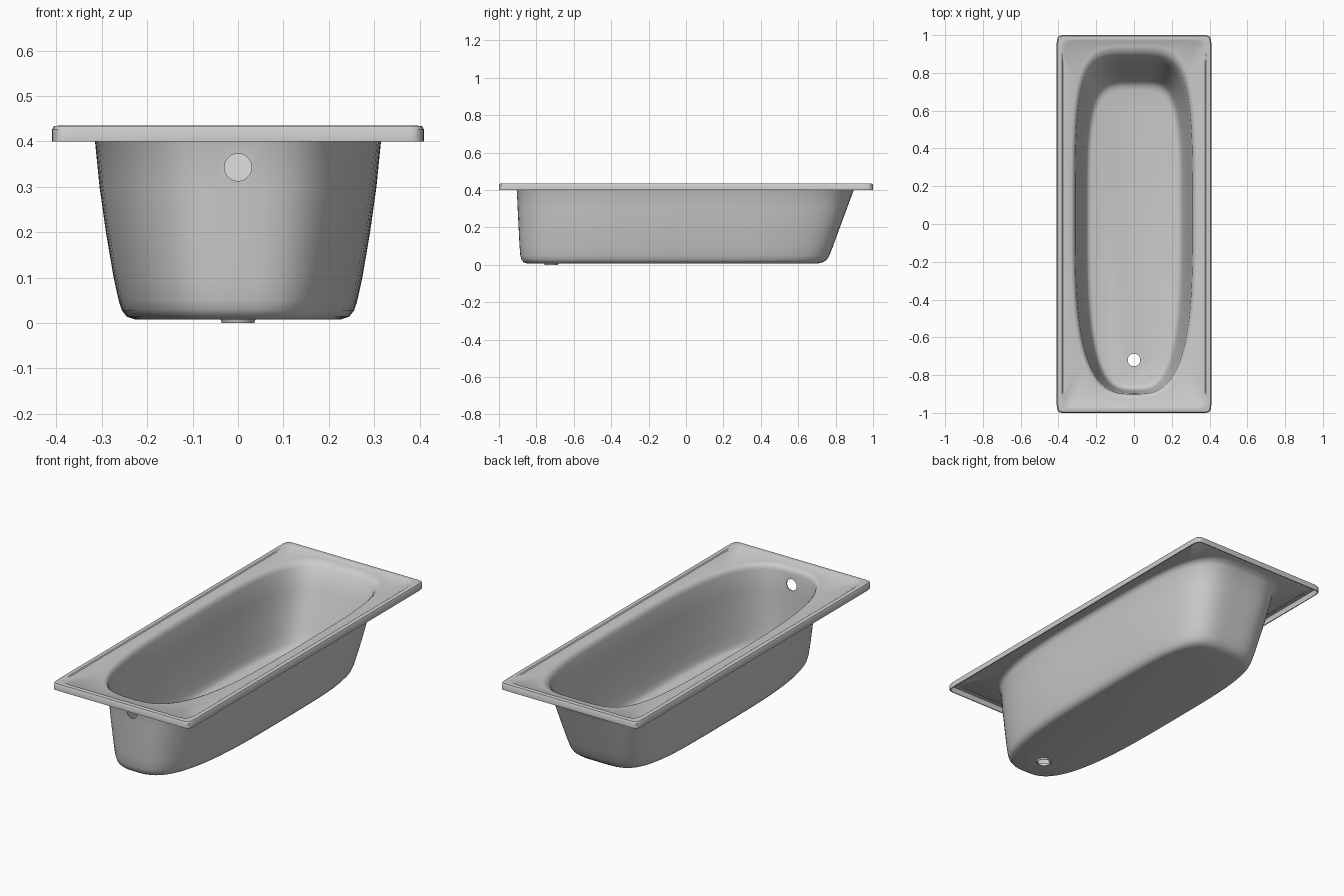
import bpy, bmesh
from math import sin, cos, pi, radians

if "Cube" in bpy.data.objects:
    bpy.data.objects.remove(bpy.data.objects["Cube"])

STEPS = 128       # points around each ring
SHEET = 0.005     # thickness of the shell

enamel = bpy.data.materials.new("grey enamel")
enamel.use_nodes = True
colour = (0.6, 0.6, 0.6, 1)
enamel.diffuse_color = colour
enamel.node_tree.nodes["Principled BSDF"].inputs["Base Color"].default_value = colour


def ring(half_x, foot, head, z, n_foot, n_head, cy=0):
    """Superellipse outline with its own length and squareness at each end."""
    points = []
    for i in range(STEPS):
        t = 2 * pi * i / STEPS
        a = t + 0.2 * sin(4 * t)          # crowd points into the corners
        c, s = cos(a), sin(a)
        n = n_head if s > 0 else n_foot
        r = (abs(c) ** n + abs(s) ** n) ** (-1 / n)
        points.append((half_x * r * c, cy + (head if s > 0 else foot) * r * s, z))
    return points


def loft(name, rings, cap):
    bm = bmesh.new()
    loops = [[bm.verts.new(p) for p in r] for r in rings]
    for a, b in zip(loops, loops[1:]):
        for i in range(STEPS):
            j = (i + 1) % STEPS
            bm.faces.new((a[i], a[j], b[j], b[i]))
    if cap:
        bm.faces.new(loops[-1])
    mesh = bpy.data.meshes.new(name)
    bm.to_mesh(mesh)
    bm.free()
    mesh.materials.append(enamel)
    obj = bpy.data.objects.new(name, mesh)
    bpy.context.collection.objects.link(obj)
    return obj


def select(obj):
    bpy.ops.object.select_all(action='DESELECT')
    obj.select_set(True)
    bpy.context.view_layer.objects.active = obj


# Rim: skirt, rolled edge, raised border and the step down to the deck
rim = [(0.405, 0.995, 0.40, 60), (0.405, 0.995, 0.424, 60),
       (0.402, 0.992, 0.429, 60), (0.39, 0.98, 0.43, 45),
       (0.384, 0.973, 0.43, 25), (0.379, 0.967, 0.426, 25)]
# Basin: rolled lip, sloping walls, bottom fillet (half width, foot, head, z)
basin = [(0.335, 0.925, 0.94, 0.424), (0.327, 0.916, 0.929, 0.421),
         (0.32, 0.909, 0.914, 0.413), (0.315, 0.905, 0.897, 0.40),
         (0.305, 0.90, 0.86, 0.30), (0.291, 0.895, 0.823, 0.20),
         (0.274, 0.89, 0.786, 0.10), (0.263, 0.886, 0.767, 0.05),
         (0.256, 0.88, 0.753, 0.028), (0.245, 0.869, 0.735, 0.014),
         (0.228, 0.852, 0.71, 0.008)]

tub = loft("bathtub_shell",
           [ring(x, y, y, z, n, n) for x, y, z, n in rim] +
           [ring(x, f, h, z, 3, 4.2) for x, f, h, z in basin], True)
solid = tub.modifiers.new("sheet", 'SOLIDIFY')
solid.thickness = SHEET
solid.offset = 1
solid.use_even_offset = True

# Drain hole in the floor and overflow hole in the foot wall
DRAIN_Y, DRAIN_R = -0.72, 0.033
cutters = []
for name, radius, place, turn in (
        ("drain_cutter", DRAIN_R, (0, DRAIN_Y, 0.01), 0),
        ("overflow_cutter", 0.03, (0, -0.9, 0.343), radians(90))):
    bpy.ops.mesh.primitive_cylinder_add(vertices=48, radius=radius, depth=0.12,
                                        location=place, rotation=(turn, 0, 0))
    cutter = bpy.context.object
    cutter.name = name
    cutter.hide_render = True
    cutter.data.materials.append(enamel)
    cutters.append(cutter)
    cut = tub.modifiers.new(name, 'BOOLEAN')
    cut.operation = 'DIFFERENCE'
    cut.solver = 'EXACT'
    cut.object = cutter

select(tub)
bpy.ops.object.convert(target='MESH')
for cutter in cutters:
    bpy.data.objects.remove(cutter)

# Collar under the drain hole
collar = loft("drain_collar",
              [ring(r, r, r, z, 2, 2, DRAIN_Y) for r, z in (
                  (DRAIN_R, 0.012), (DRAIN_R, 0), (0.036, 0), (0.039, 0.01))], False)

for part in (tub, collar):
    select(part)
    bpy.ops.object.shade_smooth_by_angle(angle=radians(35))
